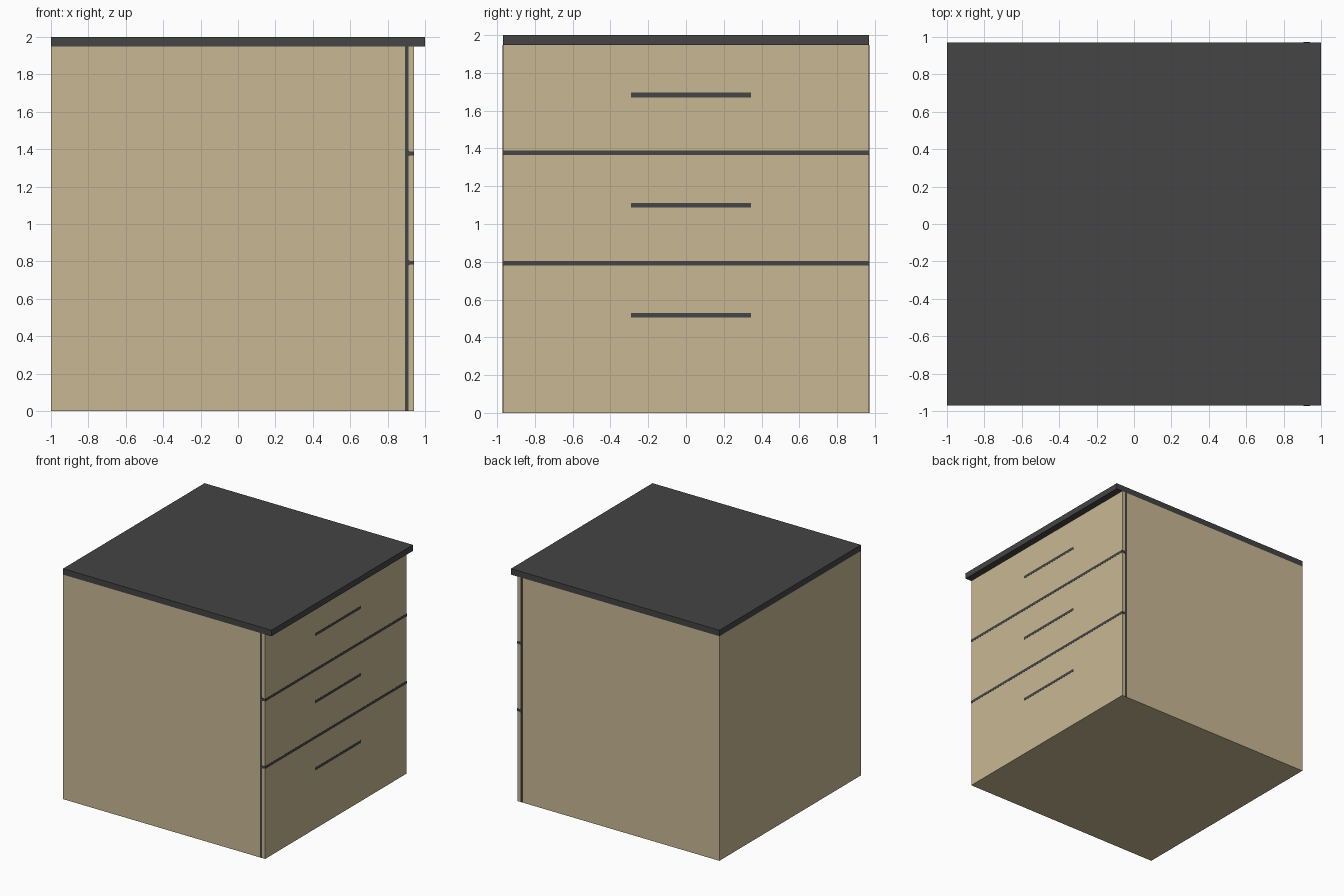
import bpy
import bmesh

if "Cube" in bpy.data.objects:
    bpy.data.objects.remove(bpy.data.objects["Cube"])


def material(name, rgb):
    m = bpy.data.materials.new(name)
    m.diffuse_color = (*rgb, 1.0)
    m.use_nodes = True
    m.node_tree.nodes["Principled BSDF"].inputs["Base Color"].default_value = m.diffuse_color
    return m


WOOD = material("light_wood", (0.584, 0.485, 0.296))
DARK = material("dark_grey", (0.058, 0.058, 0.058))


def finish(name, bm, mat):
    bmesh.ops.recalc_face_normals(bm, faces=bm.faces)
    me = bpy.data.meshes.new(name)
    bm.to_mesh(me)
    bm.free()
    me.materials.append(mat)
    ob = bpy.data.objects.new(name, me)
    bpy.context.collection.objects.link(ob)
    return ob


def box(name, x, y, z, mat):
    """Box from (min, max) ranges."""
    bm = bmesh.new()
    bmesh.ops.create_cube(bm, size=1)
    for v in bm.verts:
        v.co = [r[0] if c < 0 else r[1] for c, r in zip(v.co, (x, y, z))]
    return finish(name, bm, mat)


def plate(name, outline, y0, y1, mat):
    """Flat x/z outline extruded along y."""
    bm = bmesh.new()
    f = bm.faces.new([bm.verts.new((x, y0, z)) for x, z in outline])
    r = bmesh.ops.extrude_face_region(bm, geom=[f])
    for v in r["geom"]:
        if isinstance(v, bmesh.types.BMVert):
            v.co.y = y1
    return finish(name, bm, mat)


X, Y, TOP, E = 0.94, 0.97, 1.948, 0.001
JOINTS = (0.793, 1.377)

# Cabinet body and worktop
box("cabinet_body", (-1, X), (-Y, Y), (0, TOP), WOOD)
box("worktop", (-1, 1), (-Y, Y), (TOP, 2), DARK)

# Drawer joints across the drawer side
for i, z in enumerate(JOINTS):
    box(f"drawer_joint_{i}", (X - E, X + E), (-Y, Y), (z - 0.012, z + 0.012), DARK)

# Handle slots
for i, z in enumerate((0.518, 1.10, 1.683)):
    box(f"handle_slot_{i}", (X - E, X + E), (-0.29, 0.345), (z - 0.012, z + 0.012), DARK)

# Seam between carcass and drawer fronts, on both sides
for side, s in (("front", -1), ("back", 1)):
    y = sorted((s * (Y - E), s * (Y + E)))
    box(f"{side}_seam", (0.892, 0.911), y, (0, TOP), DARK)
    for i, z in enumerate(JOINTS):
        outline = [(0.905, z - 0.02), (0.92, z - 0.01), (X, z - 0.01),
                   (X, z + 0.01), (0.92, z + 0.01), (0.905, z + 0.02)]
        plate(f"{side}_joint_end_{i}", outline, s * (Y - E), s * (Y + 2 * E), DARK)
